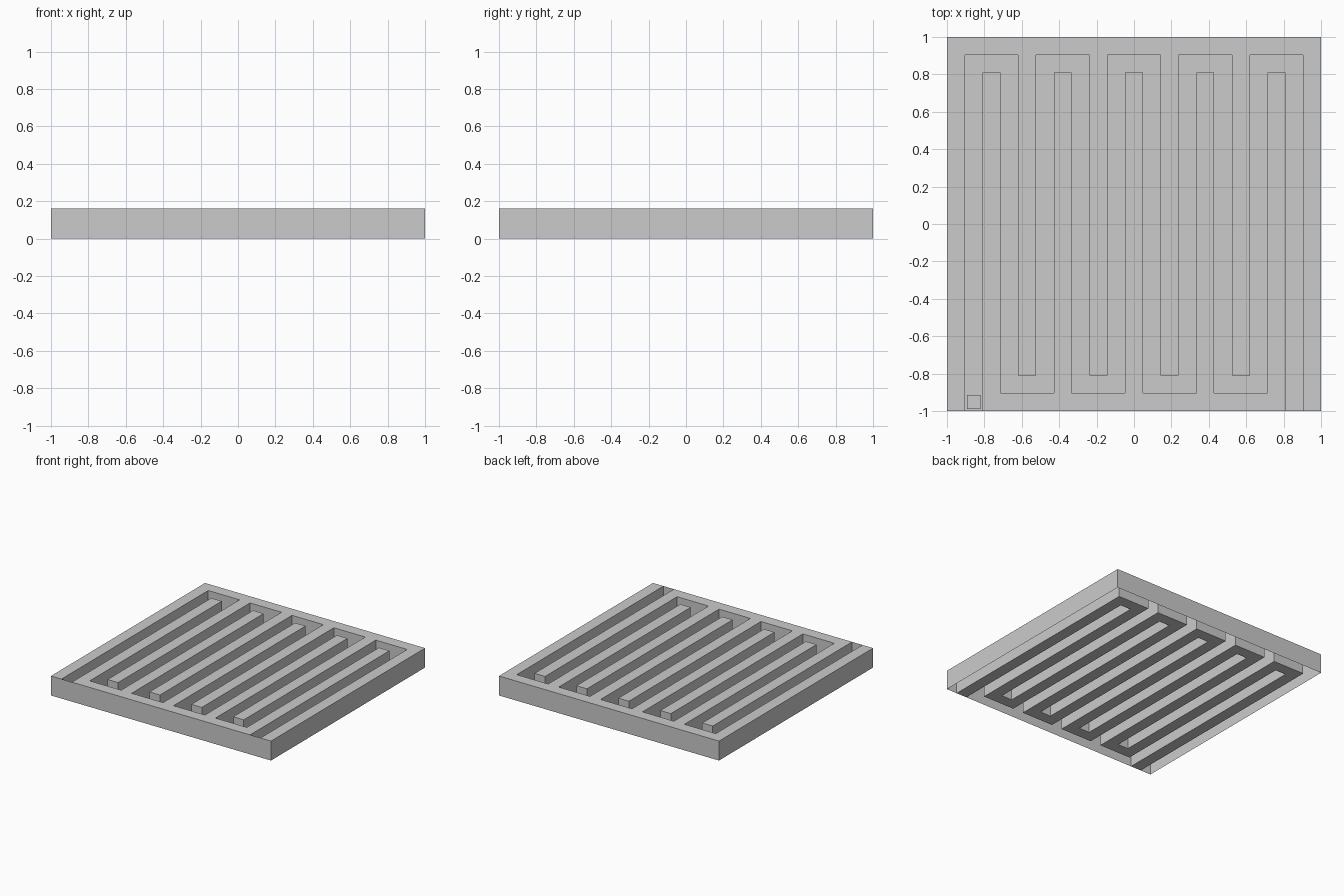
import bpy, bmesh, math

if "Cube" in bpy.data.objects:
    bpy.data.objects.remove(bpy.data.objects["Cube"])

N = 21              # cells per side
C = 2.0 / N         # cell size
H = 0.16            # wall height

grey = bpy.data.materials.new("light grey")
grey.diffuse_color = (0.6, 0.6, 0.6, 1)
grey.use_nodes = True
grey.node_tree.nodes["Principled BSDF"].inputs["Base Color"].default_value = grey.diffuse_color


def is_path(c, r):
    """Serpentine corridor: up one column, over, down the next."""
    if c < 1 or c > N - 2 or r > N - 2:
        return False
    if r < 1:
        return c in (1, N - 2)          # entrance and exit cells
    if c % 2 == 1:
        return True
    return r == (N - 2 if c % 4 == 2 else 1)


def at(i):
    return -1 + i * C


def finish(bm, name):
    bmesh.ops.remove_doubles(bm, verts=bm.verts, dist=1e-5)
    bmesh.ops.dissolve_limit(bm, angle_limit=math.radians(1),
                             verts=bm.verts, edges=bm.edges)
    bmesh.ops.triangulate(bm, faces=[f for f in bm.faces if len(f.verts) > 4])
    me = bpy.data.meshes.new(name)
    bm.to_mesh(me)
    bm.free()
    me.materials.append(grey)
    ob = bpy.data.objects.new(name, me)
    bpy.context.collection.objects.link(ob)
    return ob


def quad(bm, pts):
    bm.faces.new([bm.verts.new(p) for p in pts])


floor, tops, sides, outer = (bmesh.new() for _ in range(4))
for c in range(N):
    for r in range(N):
        x0, x1, y0, y1 = at(c), at(c + 1), at(r), at(r + 1)
        path = is_path(c, r)
        z = 0 if path else H
        quad(floor if path else tops,
             [(x0, y0, z), (x1, y0, z), (x1, y1, z), (x0, y1, z)])
        if not path:
            continue
        # corridor sides, facing into the corridor
        for dc, dr, a, b in ((-1, 0, (x0, y0), (x0, y1)), (1, 0, (x1, y1), (x1, y0)),
                             (0, -1, (x1, y0), (x0, y0)), (0, 1, (x0, y1), (x1, y1))):
            if r + dr >= 0 and not is_path(c + dc, r + dr):
                quad(sides, [(*a, 0), (*b, 0), (*b, H), (*a, H)])

# thin outer skin, open underneath
ring = [(-1, -1), (1, -1), (1, 1), (-1, 1)]
for i in range(4):
    a, b = ring[i], ring[(i + 1) % 4]
    quad(outer, [(*a, 0), (*b, 0), (*b, H), (*a, H)])

finish(floor, "corridor_floor")
finish(tops, "wall_tops")
finish(sides, "corridor_sides")
finish(outer, "outer_sides")

# small start block in the entrance cell
s = 0.074
bm = bmesh.new()
bmesh.ops.create_cube(bm, size=s)
bmesh.ops.translate(bm, verts=bm.verts, vec=(at(1.5), at(0.5), s / 2 + 0.001))
finish(bm, "start_block")
